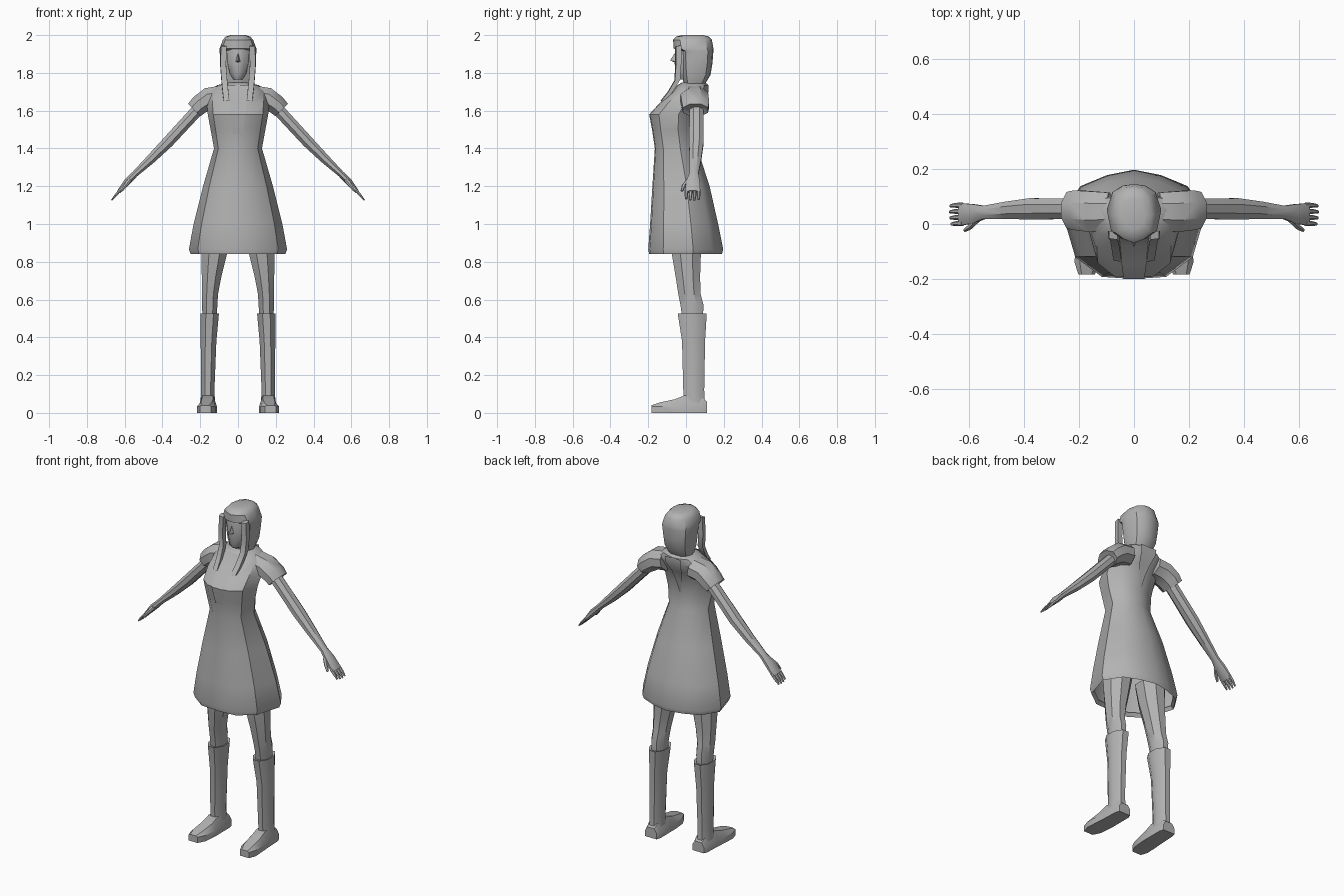
import bpy, bmesh, math
from mathutils import Vector

grey = bpy.data.materials.new("plain grey")
grey.diffuse_color = (0.45, 0.45, 0.45, 1)


def finish(name, bm, mirror=False, angle=35):
    """Turn a bmesh into a shaded object, optionally mirrored across x."""
    bmesh.ops.recalc_face_normals(bm, faces=bm.faces)
    me = bpy.data.meshes.new(name)
    bm.to_mesh(me)
    bm.free()
    me.materials.append(grey)
    ob = bpy.data.objects.new(name, me)
    bpy.context.collection.objects.link(ob)
    bpy.ops.object.select_all(action='DESELECT')
    ob.select_set(True)
    bpy.context.view_layer.objects.active = ob
    bpy.ops.object.shade_smooth_by_angle(angle=math.radians(angle))
    if mirror:
        m = ob.modifiers.new("mirror", 'MIRROR')
        m.use_mirror_merge = False
    return ob


def loft(name, rings, mirror=False, start=True, end=True, closed=True, angle=35):
    """Skin a list of equal-length point rings."""
    bm = bmesh.new()
    vs = [[bm.verts.new(p) for p in r] for r in rings]
    n = len(vs[0])
    for a, b in zip(vs, vs[1:]):
        for i in range(n if closed else n - 1):
            j = (i + 1) % n
            bm.faces.new((a[i], a[j], b[j], b[i]))
    if start:
        bm.faces.new(vs[0][::-1])
    if end:
        bm.faces.new(vs[-1])
    return finish(name, bm, mirror, angle)


def oval(c, u, v, n=8):
    c, u, v = Vector(c), Vector(u), Vector(v)
    return [c + u * math.cos(2 * math.pi * (i + .5) / n)
            + v * math.sin(2 * math.pi * (i + .5) / n) for i in range(n)]


def body_ring(z, w, yf, yb, half):
    """Symmetric ring: half lists (x fraction, front-to-back fraction)."""
    pts = [(x * w, yf + t * (yb - yf), z) for x, t in half]
    return pts + [(-x, y, zz) for x, y, zz in pts[-2:0:-1]]


def limb(name, path, n=8):
    """Tube in the xz plane: path of (x, y, z, thickness, half width in y)."""
    rings = []
    for i, (x, y, z, th, wy) in enumerate(path):
        a, b = path[max(i - 1, 0)], path[min(i + 1, len(path) - 1)]
        d = Vector((b[0] - a[0], 0, b[2] - a[2])).normalized()
        rings.append(oval((x, y, z), (-d.z * th, 0, d.x * th), (0, wy, 0), n))
    return loft(name, rings, mirror=True)


# dress: turned-in hem, flared skirt, waist, bust and shoulders
dress_half = [(0, 0), (.45, .02), (.82, .2), (1, .6), (.75, .85), (.38, .95), (0, 1)]
dress = [(.86, .235, -.18, .175), (.84, .25, -.195, .19), (.865, .26, -.2, .197),
         (1.0, .235, -.19, .17), (1.2, .185, -.178, .125), (1.4, .127, -.165, .06),
         (1.5, .145, -.18, .05), (1.58, .16, -.195, .065), (1.64, .165, -.14, .085),
         (1.70, .16, -.07, .12), (1.735, .11, -.045, .12), (1.75, .05, -.02, .10)]
loft("dress", [body_ring(*r, dress_half) for r in dress], start=False)

# neckline panel on the chest and narrow panel on the back
front = [(1.48, .026, -.181), (1.5, .026, -.185), (1.535, .032, -.191), (1.58, .038, -.199),
         (1.64, .045, -.145), (1.70, .052, -.075), (1.735, .055, -.05)]
back = [(1.5, .004, .053), (1.58, .02, .069), (1.64, .035, .089), (1.70, .05, .124),
        (1.735, .055, .124)]
for name, rows in (("neckline_panel", front), ("back_panel", back)):
    loft(name, [[(-w, y, z), (w, y, z)] for z, w, y in rows],
         start=False, end=False, closed=False)

# short sleeves
limb("sleeve", [(.09, .045, 1.675, .062, .075), (.155, .045, 1.665, .062, .08),
                (.205, .05, 1.63, .056, .078), (.232, .05, 1.603, .05, .072),
                (.226, .05, 1.609, .038, .05)])

# arms and palms
limb("arm", [(.17, .055, 1.65, .035, .04), (.25, .055, 1.565, .034, .04),
             (.37, .055, 1.435, .033, .042), (.46, .05, 1.345, .027, .034),
             (.545, .042, 1.265, .018, .026), (.585, .037, 1.225, .02, .038),
             (.632, .035, 1.17, .011, .044)])

# four fingers and a thumb
for i in range(4):
    y, reach = .068 - i * .022, (.96, 1.0, .98, .88)[i]
    limb("finger_%d" % (i + 1),
         [(.622, y, 1.182, .009, .010), (.622 + .026 * reach, y, 1.182 - .03 * reach, .008, .009),
          (.622 + .047 * reach, y - .002, 1.182 - .056 * reach, .004, .006)], 6)
limb("thumb", [(.57, .015, 1.235, .012, .014), (.595, -.01, 1.205, .011, .012),
               (.615, -.022, 1.175, .006, .007)], 6)

# neck, face and nose
loft("neck", [oval((0, .04, z), (r, 0, 0), (0, r, 0)) for z, r in
              ((1.70, .055), (1.75, .04), (1.83, .04))])
face_half = [(0, 0), (.5, .06), (.95, .3), (1, .7), (.6, 1), (0, 1)]
face = [(1.765, .025, -.045, .04), (1.795, .045, -.058, .06), (1.86, .06, -.06, .06),
        (1.90, .062, -.06, .06), (1.945, .06, -.055, .06)]
loft("face", [body_ring(*r, face_half) for r in face])
bm = bmesh.new()
tip, top, lo, l, r = [bm.verts.new(p) for p in
                      ((0, -.084, 1.865), (0, -.06, 1.905), (0, -.058, 1.855),
                       (-.013, -.056, 1.86), (.013, -.056, 1.86))]
for f in ((top, l, tip), (top, tip, r), (l, lo, tip), (lo, r, tip)):
    bm.faces.new(f)
finish("nose", bm)

# hair: cap over the head, recessed behind the face, and long front locks
hair_half = [(0, 0), (.45, .06), (.85, .18), (1, .5), (.8, .84), (.42, .97), (0, 1)]
hair = [(1.70, .055, .0, .075), (1.74, .07, -.01, .1), (1.79, .085, -.025, .13),
        (1.85, .091, -.032, .14), (1.915, .098, -.035, .145), (1.93, .097, -.066, .145),
        (1.975, .08, -.068, .137), (1.992, .065, -.052, .12), (2.0, .04, -.02, .09)]
loft("hair", [body_ring(*r, hair_half) for r in hair])
lock = [(.075, -.045, 1.94), (.078, -.045, 1.84), (.072, -.05, 1.76), (.066, -.085, 1.70),
        (.06, -.125, 1.65)]
loft("hair_lock", [[(x - .015, y - .012, z), (x + .015, y - .008, z),
                    (x + .017, y + .02, z + .006), (x - .015, y + .02, z + .006)]
                   for x, y, z in lock], mirror=True)

# legs and tall boots: (z, centre x, centre y, half width, half depth)
leg = [(.49, .15, .035, .04, .058), (.57, .15, .032, .044, .066), (.63, .148, .018, .046, .064),
       (.72, .14, .01, .056, .07), (.84, .126, .002, .073, .083), (.95, .115, 0, .085, .09)]
boot = [(.05, .16, .045, .042, .06), (.12, .16, .041, .038, .06), (.38, .156, .04, .045, .066),
        (.525, .15, .033, .053, .083), (.52, .15, .033, .044, .07)]
for name, rows in (("leg", leg), ("boot_shaft", boot)):
    loft(name, [oval((cx, cy, z), (rx, 0, 0), (0, ry, 0)) for z, cx, cy, rx, ry in rows],
         mirror=True)

# shoe part of the boot, heel to toe: (y, centre x, half width, height)
shoe = [(.11, .158, .038, .06), (.085, .158, .046, .08), (-.01, .16, .048, .092),
        (-.06, .162, .05, .072), (-.14, .168, .048, .055), (-.183, .172, .03, .04)]
loft("shoe", [[(x - w, y, 0), (x + w, y, 0), (x + w, y, .035), (x + .6 * w, y, h),
               (x - .6 * w, y, h), (x - w, y, .035)] for y, x, w, h in shoe],
     mirror=True, angle=30)
